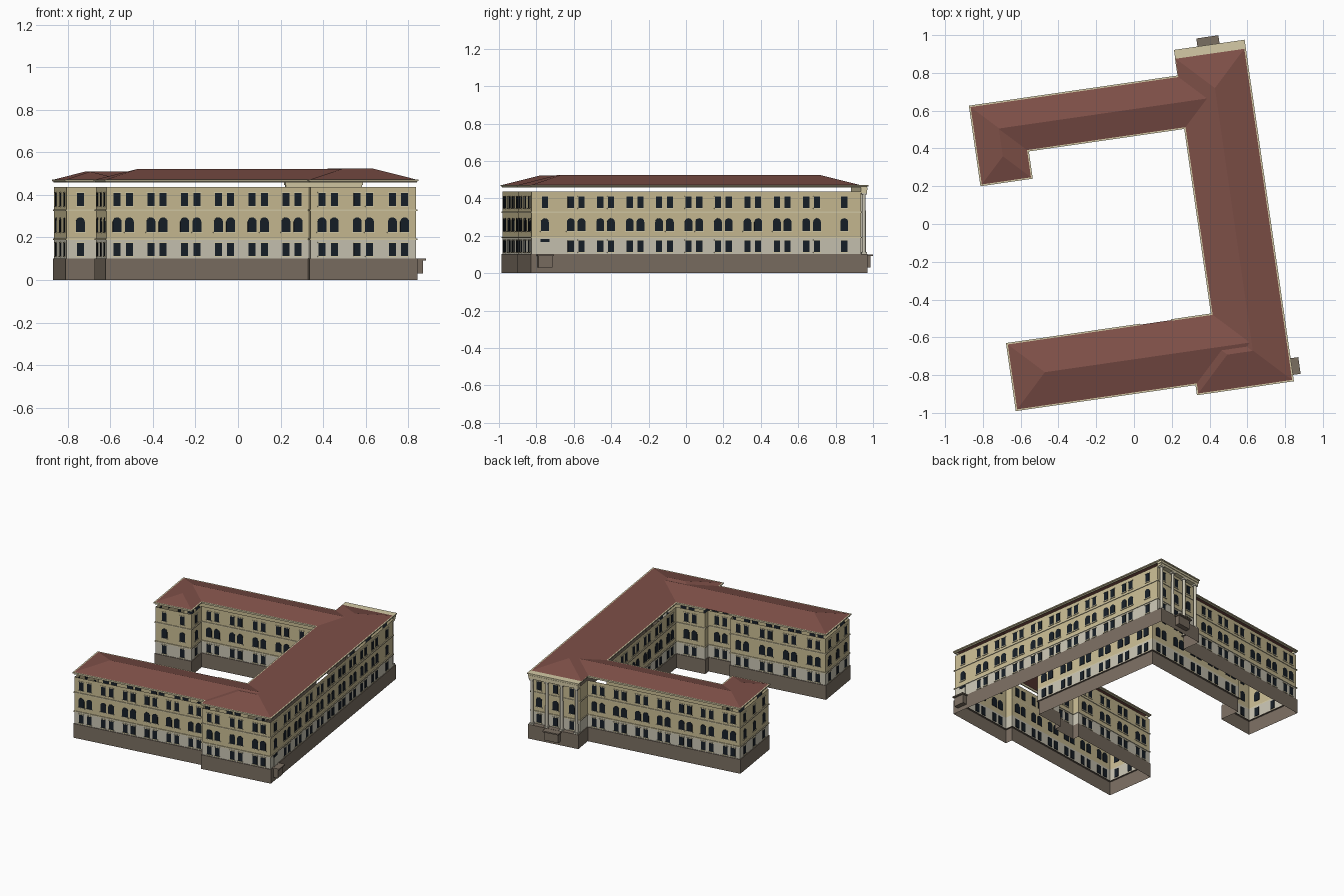
import bpy, bmesh, math
from mathutils import Vector, Matrix

if "Cube" in bpy.data.objects:
    bpy.data.objects.remove(bpy.data.objects["Cube"])

ROT = Matrix.Rotation(math.atan2(0.143, 0.99), 4, 'Z')   # whole building is turned slightly


def material(name, rgb):
    m = bpy.data.materials.new(name)
    m.diffuse_color = (*rgb, 1)
    m.use_nodes = True
    m.node_tree.nodes["Principled BSDF"].inputs["Base Color"].default_value = m.diffuse_color
    return m


TAN = material("tan_plaster", (.58, .50, .29))
PALE = material("pale_stone", (.58, .55, .45))
BROWN = material("brown_base", (.195, .156, .12))
TRIM = material("trim", (.66, .59, .38))
ROOF = material("roof_red", (.21, .08, .065))
DARK = material("window_dark", (.008, .013, .02))


def finish(name, bm, mat):
    bm.transform(ROT)
    me = bpy.data.meshes.new(name)
    bm.to_mesh(me)
    bm.free()
    me.materials.append(mat)
    ob = bpy.data.objects.new(name, me)
    bpy.context.collection.objects.link(ob)
    return ob


def loft(bm, loops, close=False, caps=False):
    rows = [[bm.verts.new(p) for p in l] for l in loops]
    n = len(rows[0])
    for i in range(len(rows) if close else len(rows) - 1):
        a, b = rows[i], rows[(i + 1) % len(rows)]
        for k in range(n):
            j = (k + 1) % n
            bm.faces.new((a[k], a[j], b[j], b[k]))
    if caps:
        bm.faces.new(rows[0][::-1])
        bm.faces.new(rows[-1])


def box(bm, u0, u1, v0, v1, z0, z1):
    r = [(u0, v0), (u1, v0), (u1, v1), (u0, v1)]
    loft(bm, [[(u, v, z) for u, v in r] for z in (z0, z1)], caps=True)


def offset(poly, d):
    # mitred outward offset of a right-angled counter-clockwise outline
    out = []
    for i, p in enumerate(poly):
        p = Vector(p)
        a = (p - Vector(poly[i - 1])).normalized()
        b = (Vector(poly[(i + 1) % len(poly)]) - p).normalized()
        out.append(p + d * Vector((a.y + b.y, -a.x - b.x)))
    return out


def sheet(name, poly, d, z0, z1, mat):
    bm = bmesh.new()
    pts = offset(poly, d)
    loft(bm, [[(p.x, p.y, z) for p in pts] for z in (z0, z1)])
    finish(name, bm, mat)


def ring(name, poly, profile, mat):
    # sweeps a closed (offset, z) profile around the outline
    bm = bmesh.new()
    loft(bm, [[(p.x, p.y, z) for p in offset(poly, d)] for d, z in profile], close=True)
    finish(name, bm, mat)


def outline(north):
    return [(-.76, -.89), (.201, -.89), (.201, -.944), (.718, -.944), (.718, north), (.342, north),
            (.342, .744), (-.775, .744), (-.775, .315), (-.497, .315), (-.497, .461), (.336, .461),
            (.336, -.528), (.124, -.528), (.124, -.575), (-.046, -.575), (-.046, -.528), (-.76, -.528)]


FULL, WALL = outline(.881), outline(.850)
INSET = -.008

# base, three storeys, bands and cornice
sheet("base_wall", FULL, -.003, 0, .098, BROWN)
ring("base_ledge", FULL, [(-.003, .098), (-.003, .102), (-.014, .102), (-.014, .098)], BROWN)
sheet("ground_floor_wall", WALL, INSET, .10, .188, PALE)
sheet("middle_floor_wall", WALL, INSET, .188, .325, TAN)
sheet("top_floor_wall", WALL, INSET, .325, .437, TAN)
for nm, z in (("lower_band", .187), ("upper_band", .323)):
    ring(nm, WALL, [(INSET, z), (-.003, z), (-.003, z + .007), (INSET, z + .007)], TRIM)
ring("cornice", FULL, [(-.012, .457), (-.005, .457), (-.005, .463), (.001, .465),
                       (.001, .472), (-.012, .472)], TRIM)

# windows
panes, trims = bmesh.new(), bmesh.new()


def slab(bm, edge, s, prof, a, b):
    p, d, n = edge
    loft(bm, [[(*(p + d * (s + x) + n * t), z) for x, z in prof] for t in (a, b)], caps=True)


def rect(w, z0, z1):
    return [(-w, z0), (w, z0), (w, z1), (-w, z1)]


def window_stack(edge, s, floors=(0, 1, 2)):
    for f in floors:
        if f == 1:
            w, z0, zs = .021, .226, .273
            prof = [(-w, z0), (w, z0)] + [(w * math.cos(math.pi * k / 8), zs + w * math.sin(math.pi * k / 8))
                                          for k in range(9)]
            top = .298
        else:
            w, z0, top = .0165, (.113, 0, .348)[f], (.174, 0, .409)[f]
            prof = rect(w, z0, top)
            slab(trims, edge, s, rect(w + .004, top, top + .005), 0, .004)
        slab(panes, edge, s, prof, -.004, .002)
        slab(trims, edge, s, rect(w + .004, z0 - .006, z0), 0, .005)


def spread(length, n):
    return [length * (i + .5) / n for i in range(n)]


walls = offset(WALL, INSET)
PAIRS = {0: 6, 2: 3, 6: 7, 10: 5, 11: 6, 12: 1, 14: 1, 16: 4}
SINGLES = {4: 3, 7: 3, 8: 2, 9: 1, 17: 3}
for i, p in enumerate(walls):
    q = walls[(i + 1) % len(walls)]
    d = (q - p).normalized()
    edge, L = (p, d, Vector((d.y, -d.x))), (q - p).length
    for s in spread(L, PAIRS.get(i, 0)):
        for o in (-.029, .029):
            window_stack(edge, s + o)
    for s in spread(L, SINGLES.get(i, 0)):
        window_stack(edge, s)
    if i == 3:   # long east front: nine pairs with a single at each end
        for k in range(9):
            for o in (-.029, .029):
                window_stack(edge, -.696 + k * .159 + o - p.y)
        window_stack(edge, -.865 - p.y, (1, 2))
        window_stack(edge, .752 - p.y)
        door = bmesh.new()
        slab(door, edge, -.865 - p.y, rect(.024, .10, .166), -.002, .004)
        finish("side_door", door, PALE)
        slab(panes, edge, -.865 - p.y, rect(.024, .166, .182), -.002, .005)
finish("window_panes", panes, DARK)
finish("window_trim", trims, TRIM)

# hipped roofs, all with one slope so that they meet in clean hips and valleys
roof = bmesh.new()


def hip(u0, u1, v0, v1, z=.471, slope=.285):
    h = min(u1 - u0, v1 - v0) / 2
    e = [roof.verts.new((u, v, z)) for u, v in ((u0, v0), (u1, v0), (u1, v1), (u0, v1))]
    a, b = [roof.verts.new((u, v, z + slope * h)) for u, v in ((u0 + h, v0 + h), (u1 - h, v1 - h))]
    if u1 - u0 > v1 - v0:
        fs = [(e[0], e[1], b, a), (e[1], e[2], b), (e[2], e[3], a, b), (e[3], e[0], a)]
    else:
        fs = [(e[0], e[1], a), (e[1], e[2], b, a), (e[2], e[3], b), (e[3], e[0], a, b)]
    for f in fs:
        roof.faces.new(f)


E = .004
hip(-.76 + E, .718 - E, -.89 + E, -.528 - E)     # front wing
hip(.336 + E, .718 - E, -.944 + E, .838)         # east wing
hip(.201 + E, .718 - E, -.944 + E, -.57)         # south-east projection
hip(-.775 + E, .618, .461 + E, .744 - E)         # north wing
hip(-.775 + E, -.497 - E, .315 + E, .744 - E)    # short west return
finish("roof", roof, ROOF)

# portico on the north end
bm = bmesh.new()
box(bm, .345, .715, .84, .878, .094, .102)
finish("portico_floor", bm, BROWN)
bm = bmesh.new()
box(bm, .349, .711, .842, .874, .43, .446)
box(bm, .346, .714, .842, .878, .446, .458)
box(bm, .342, .718, .832, .881, .464, .472)
finish("portico_entablature", bm, TRIM)
bm = bmesh.new()
for k in range(4):
    u, v = .366 + k * .109, .861
    box(bm, u - .014, u + .014, v - .014, v + .014, .102, .112)
    box(bm, u - .014, u + .014, v - .014, v + .014, .42, .43)
    bmesh.ops.create_cone(bm, cap_ends=False, segments=12, radius1=.011, radius2=.0095, depth=.308,
                          matrix=Matrix.Translation((u, v, .266)))
finish("portico_columns", bm, PALE)

# entrance landings: a block with an overhanging slab
bm = bmesh.new()
box(bm, .475, .577, .87, .912, .03, .092)
box(bm, .467, .585, .87, .925, .092, .101)
finish("north_landing", bm, BROWN)
bm = bmesh.new()
box(bm, .71, .748, -.905, -.828, .03, .092)
box(bm, .71, .76, -.911, -.822, .092, .101)
finish("east_landing", bm, BROWN)
